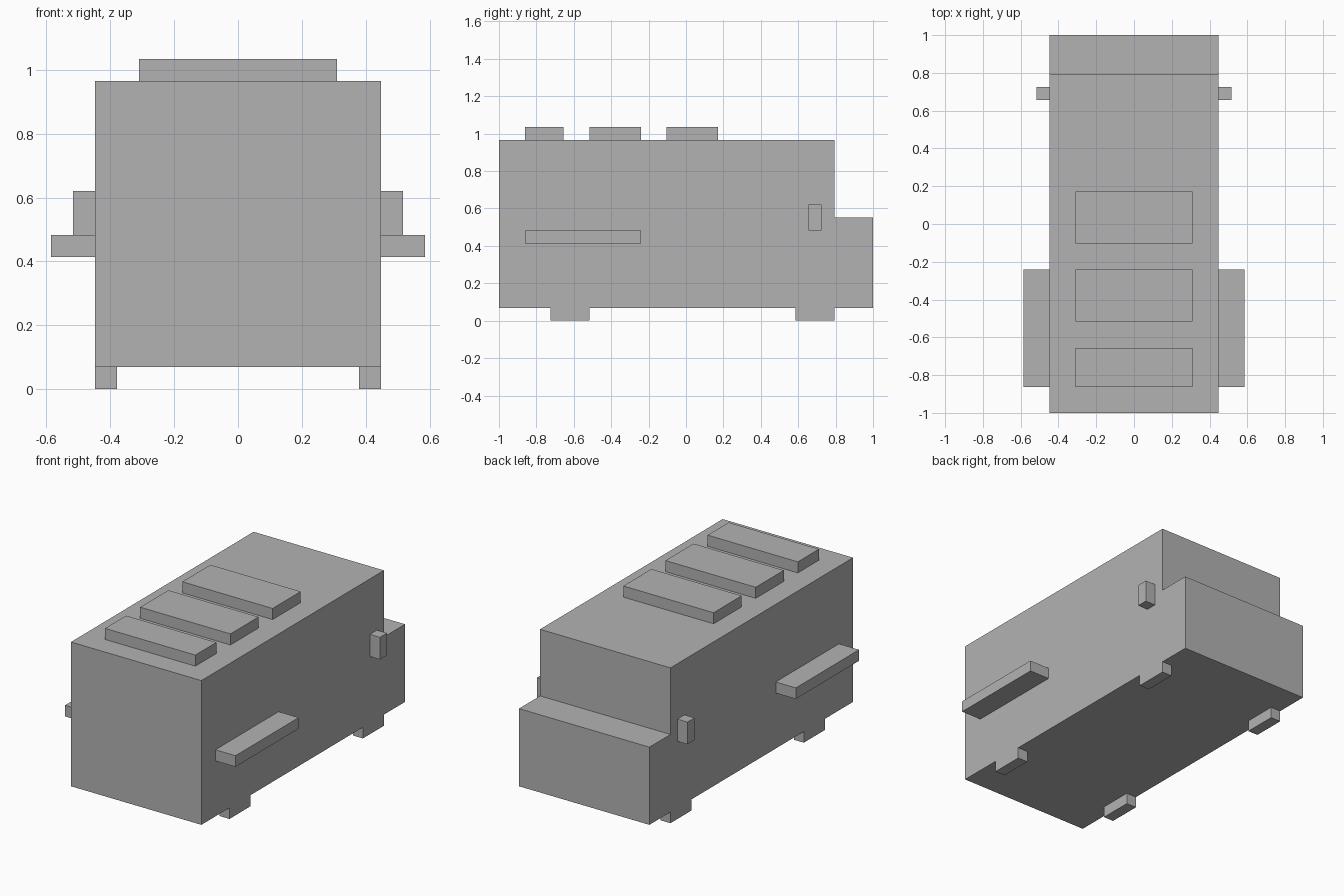
import bpy
import bmesh

cube = bpy.data.objects.get("Cube")
if cube:
    bpy.data.objects.remove(cube, do_unlink=True)

U = 2 / 29  # one block unit; the model is 29 units long

grey = bpy.data.materials.new("plain_grey")
grey.use_nodes = True
colour = (0.45, 0.45, 0.45, 1)
grey.diffuse_color = colour
grey.node_tree.nodes["Principled BSDF"].inputs["Base Color"].default_value = colour


def extrude_profile(name, x, profile):
    """Extrude a side profile of (y, z) block units across the x range."""
    bm = bmesh.new()
    face = bm.faces.new([bm.verts.new((x[0] * U, y * U - 1, z * U)) for y, z in profile])
    side = bmesh.ops.extrude_face_region(bm, geom=[face])["geom"]
    verts = [v for v in side if isinstance(v, bmesh.types.BMVert)]
    bmesh.ops.translate(bm, verts=verts, vec=((x[1] - x[0]) * U, 0, 0))
    bmesh.ops.recalc_face_normals(bm, faces=bm.faces)
    mesh = bpy.data.meshes.new(name)
    bm.to_mesh(mesh)
    bm.free()
    mesh.materials.append(grey)
    obj = bpy.data.objects.new(name, mesh)
    bpy.context.collection.objects.link(obj)
    return obj


def box(name, x, y, z):
    return extrude_profile(name, x, [(y[0], z[0]), (y[1], z[0]), (y[1], z[1]), (y[0], z[1])])


def box_pair(name, x, y, z):
    box("left_" + name, x, y, z)
    box("right_" + name, (-x[1], -x[0]), y, z)


# Body with a lower step at the back
extrude_profile("body", (-6.5, 6.5),
                [(0, 1), (29, 1), (29, 8), (26, 8), (26, 14), (0, 14)])

# Raised roof plates
for name, y in (("front", (2, 5)), ("middle", (7, 11)), ("rear", (13, 17))):
    box(name + "_roof_plate", (-4.5, 4.5), y, (14, 15))

# Side shelves, small side pegs and feet
box_pair("side_shelf", (6.5, 8.5), (2, 11), (6, 7))
box_pair("side_peg", (6.5, 7.5), (24, 25), (7, 9))
box_pair("front_foot", (5.5, 6.5), (4, 7), (0, 1))
box_pair("back_foot", (5.5, 6.5), (23, 26), (0, 1))
